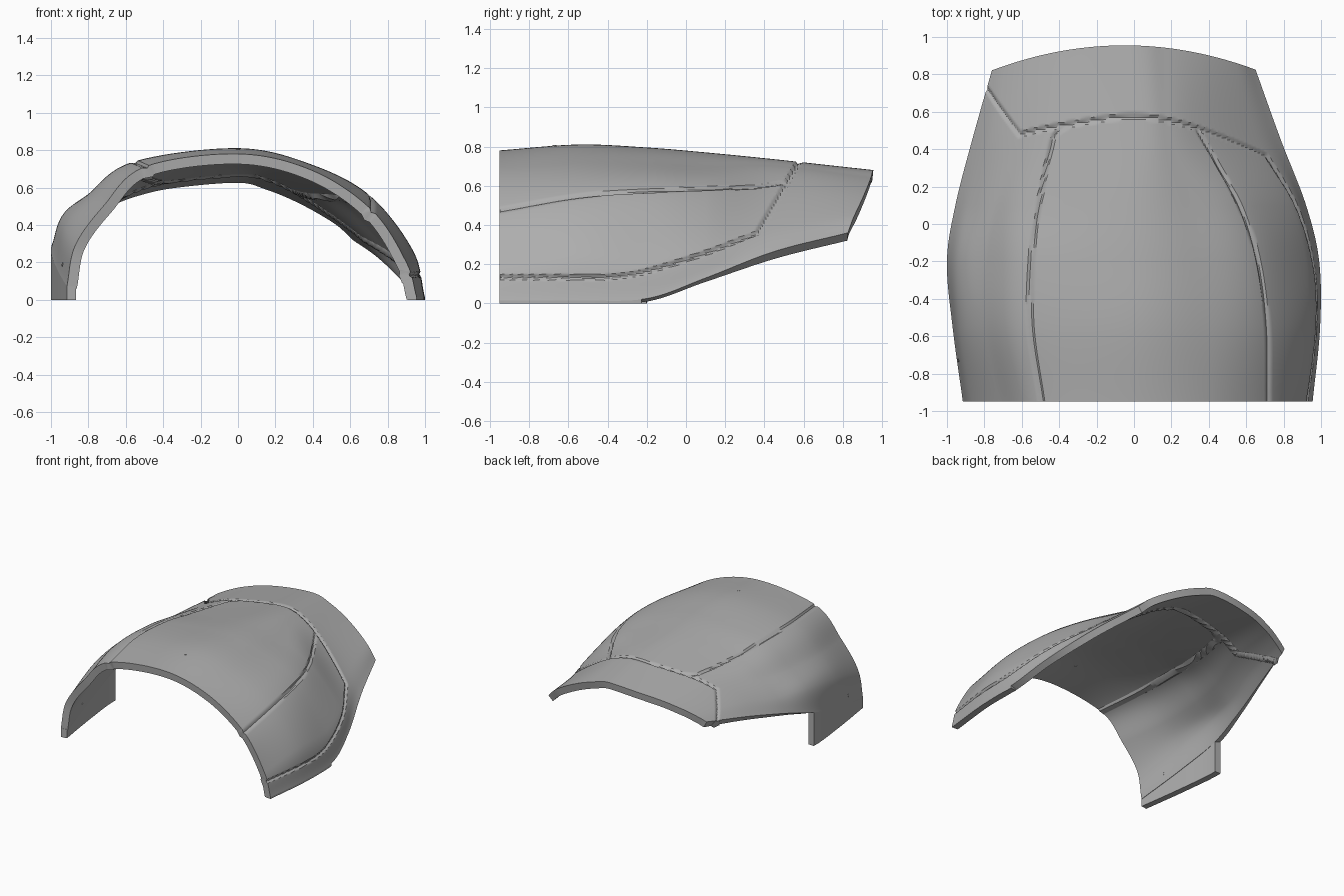
import bpy
import bmesh
from mathutils import Vector
from mathutils.bvhtree import BVHTree
from mathutils.kdtree import KDTree

if "Cube" in bpy.data.objects:
    bpy.data.objects.remove(bpy.data.objects["Cube"], do_unlink=True)

THICKNESS = 0.055
COLUMNS, ROWS = 256, 190

grey = bpy.data.materials.new("plain grey")
grey.use_nodes = True
grey.diffuse_color = (0.42, 0.42, 0.42, 1)
grey.node_tree.nodes["Principled BSDF"].inputs["Base Color"].default_value = grey.diffuse_color


def spline(points, count):
    """Smooth curve through the points, sampled evenly in its parameter."""
    pts = [Vector(p) for p in points]
    pts = [2 * pts[0] - pts[1]] + pts + [2 * pts[-1] - pts[-2]]
    spans = len(pts) - 3
    result = []
    for k in range(count + 1):
        t = k * spans / count
        i = min(int(t), spans - 1)
        t -= i
        a, b, c, d = pts[i:i + 4]
        result.append(0.5 * (2 * b + (c - a) * t + (2 * a - 5 * b + 4 * c - d) * t ** 2
                             + (3 * b - a - 3 * c + d) * t ** 3))
    return result


def finish(bm, name, thickness=None):
    """Turn the bmesh into an object, thickened inwards if asked."""
    mesh = bpy.data.meshes.new(name)
    bm.to_mesh(mesh)
    bm.free()
    obj = bpy.data.objects.new(name, mesh)
    bpy.context.collection.objects.link(obj)
    mesh.materials.append(grey)
    bpy.ops.object.select_all(action='DESELECT')
    obj.select_set(True)
    bpy.context.view_layer.objects.active = obj
    if thickness:
        mod = obj.modifiers.new("thickness", 'SOLIDIFY')
        mod.thickness = thickness
        mod.offset = -1
        bpy.ops.object.modifier_apply(modifier=mod.name)
    bpy.ops.object.shade_smooth_by_angle(angle=0.6)
    return obj


def sheet(grid):
    """Quad sheet from rows of points."""
    bm = bmesh.new()
    verts = [[bm.verts.new(p) for p in row] for row in grid]
    for low, high in zip(verts, verts[1:]):
        for i in range(len(low) - 1):
            bm.faces.new((low[i], low[i + 1], high[i + 1], high[i]))
    bm.normal_update()
    return bm


# Outer arch profiles (x, z) from front to back
profiles = [
    (-0.95, [(-.915, .07), (-.87, .29), (-.72, .5), (-.5, .71), (0, .78),
             (.4, .69), (.72, .475), (.9, .2), (.955, .015)]),
    (-0.55, [(-.97, .17), (-.93, .39), (-.8, .545), (-.56, .735), (0, .81),
             (.4, .72), (.715, .545), (.935, .26), (.995, .015)]),
    (-0.2, [(-1, .27), (-.94, .45), (-.8, .565), (-.555, .73), (0, .795),
            (.36, .72), (.67, .57), (.92, .25), (.99, .025)]),
    (0.1, [(-.955, .365), (-.88, .475), (-.75, .575), (-.52, .7), (0, .77),
           (.32, .7), (.58, .575), (.84, .3), (.92, .13)]),
    (0.45, [(-.865, .45), (-.77, .535), (-.63, .61), (-.42, .685), (0, .735),
            (.2, .7), (.4, .59), (.66, .39), (.785, .265)]),
    (0.955, [(-.76, .52), (-.68, .56), (-.56, .605), (-.36, .65), (0, .68),
             (.17, .64), (.36, .56), (.55, .45), (.65, .36)]),
]
sections = []
for y, profile in profiles:
    is_back = y > 0.9
    row = []
    for p in spline([(x, y, z) for x, z in profile], COLUMNS):
        if is_back:                       # bowed back rim
            p.y -= 0.13 * ((p.x + 0.05) / 0.7) ** 2
        row.append(p)
    sections.append(row)
columns = [spline(col, ROWS) for col in zip(*sections)]
shell = sheet(zip(*columns))
surface = BVHTree.FromBMesh(shell)

# Panel seams, drawn on the shell as shallow grooves
seams = [
    [(-.49, -.95, .71), (-.55, -.55, .735), (-.55, -.2, .73), (-.5, .15, .7),
     (-.45, .39, .68), (-.42, .48, .68), (-.36, .525, .69)],
    [(.72, -.95, .475), (.7, -.45, .55), (.62, -.05, .575), (.46, .28, .58), (.33, .5, .6)],
    [(-.79, .72, .51), (-.61, .48, .61)],
    [(-.61, .48, .61), (-.36, .53, .68), (0, .575, .72), (.33, .51, .6), (.71, .365, .36)],
    [(.71, .365, .36), (.85, .1, .25), (.94, -.2, .16), (.975, -.4, .135),
     (.975, -.6, .135), (.93, -.95, .135)],
]
samples = [surface.find_nearest(p)[0] for seam in seams for p in spline(seam, 400)]
tree = KDTree(len(samples))
for i, p in enumerate(samples):
    tree.insert(p, i)
tree.balance()
WIDTH, DEPTH = 0.014, 0.012
for v in shell.verts:
    distance = tree.find(v.co)[2]
    if distance < WIDTH:
        v.co -= v.normal * DEPTH * (1 - (distance / WIDTH) ** 2)
finish(shell, "curved_shell", THICKNESS)


def skirt(name, edge, back, flip):
    """Plate hanging from a lower shell edge down to the ground."""
    top = [p for p in edge if p.y <= back]
    bottom = [Vector((p.x, p.y, 0)) for p in top]
    finish(sheet([top, bottom] if not flip else [bottom, top]), name, 0.05)


# Side plates under the front part of both edges
skirt("right_side_plate", columns[0], -0.2, False)
skirt("left_side_rail", columns[-1], -0.22, True)

# Small pins that pass through the shell
for name, spot in (("top_pin", (0, -.67, .8)), ("side_pin", (-.95, -.73, .19))):
    place, normal, _, _ = surface.find_nearest(spot)
    pin = bmesh.new()
    bmesh.ops.create_cone(pin, cap_ends=True, segments=20, radius1=0.01,
                          radius2=0.01, depth=THICKNESS + 0.006)
    turn = normal.to_track_quat('Z', 'Y').to_matrix()
    for v in pin.verts:
        v.co = turn @ v.co + place - normal * THICKNESS / 2
    finish(pin, name)
